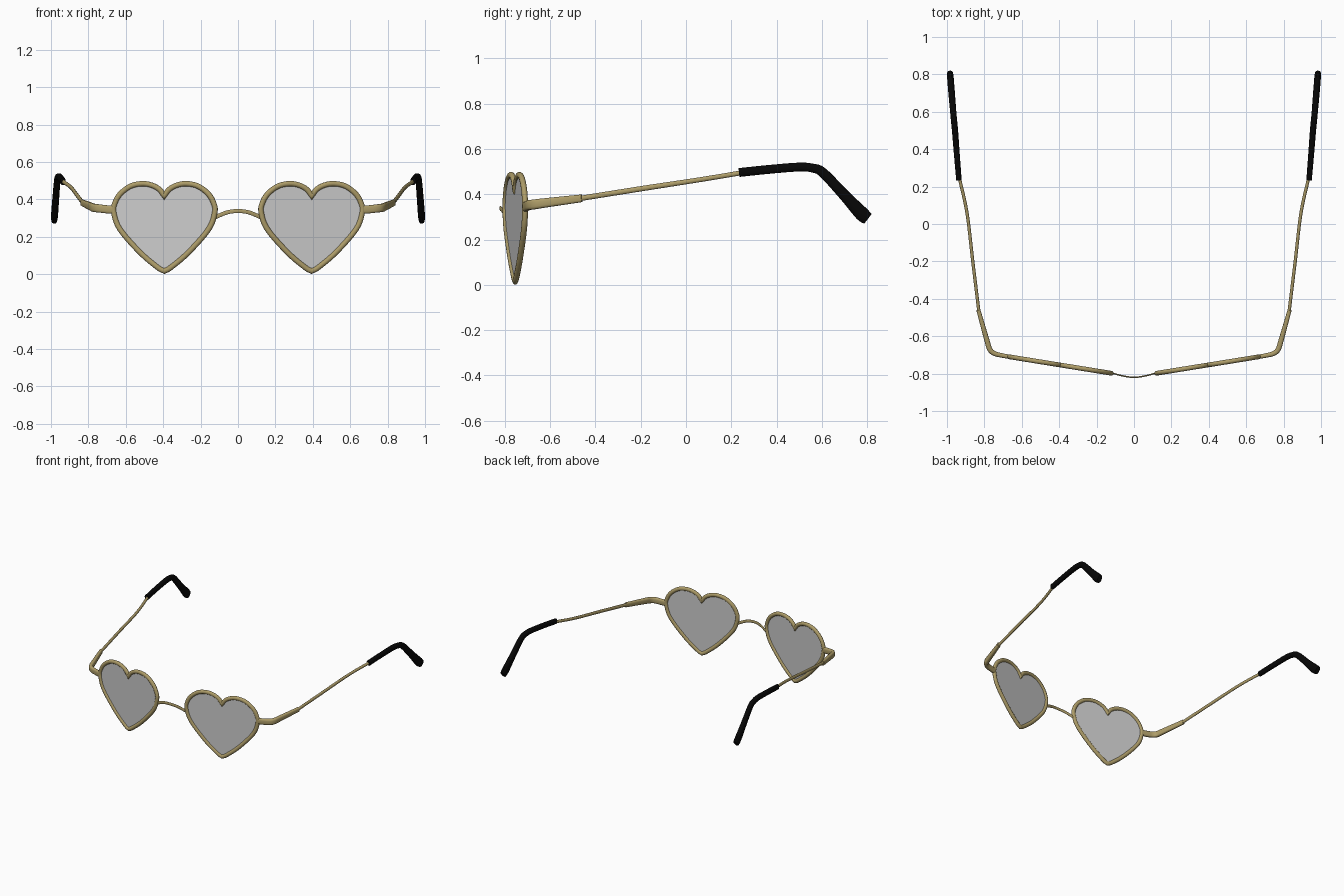
import bpy, math
from mathutils import Vector

if "Cube" in bpy.data.objects:
    bpy.data.objects.remove(bpy.data.objects["Cube"])


def material(name, rgba):
    m = bpy.data.materials.new(name)
    m.diffuse_color = rgba
    m.use_nodes = True
    m.node_tree.nodes["Principled BSDF"].inputs["Base Color"].default_value = m.diffuse_color
    return m


GOLD = material("gold_metal", (0.42, 0.335, 0.14, 1))
BLACK = material("black_rubber", (0.002, 0.002, 0.002, 1))
TINT = material("tinted_lens", (0.58, 0.58, 0.58, 0.7))


def make(name, verts, faces, mat, mirror=True, shade_smooth=True):
    me = bpy.data.meshes.new(name)
    me.from_pydata(verts, [], faces)
    me.materials.append(mat)
    for p in me.polygons:
        p.use_smooth = shade_smooth
    if shade_smooth:
        me.set_sharp_from_angle(angle=math.radians(40))
    ob = bpy.data.objects.new(name, me)
    bpy.context.collection.objects.link(ob)
    if mirror:
        ob.modifiers.new("Mirror", 'MIRROR').use_mirror_merge = False
    return ob


def smooth(pts, n):
    """Catmull-Rom through points of any dimension."""
    pts = [Vector(p) for p in pts]
    p = [2 * pts[0] - pts[1]] + pts + [2 * pts[-1] - pts[-2]]
    out = []
    for i in range(1, len(p) - 2):
        a, b, c, d = p[i - 1:i + 3]
        for k in range(n):
            t = k / n
            out.append(0.5 * (2 * b + (c - a) * t + (2 * a - 5 * b + 4 * c - d) * t * t
                              + (3 * b - a - 3 * c + d) * t ** 3))
    return out + [pts[-1]]


def sweep(name, path, sizes, ref, mat, closed=False, sides=12, power=1.0, mirror=True):
    """Sweep an oval section; sizes = (half size along ref, half size across)."""
    n, verts, faces = len(path), [], []
    for i, p in enumerate(path):
        prev = path[i - 1] if closed or i else p
        nxt = path[(i + 1) % n] if closed or i < n - 1 else p
        t = ((p - prev).normalized() + (nxt - p).normalized()).normalized()
        a = (ref - t * ref.dot(t)).normalized()
        b = t.cross(a)
        miter = 1.0
        if nxt != p:
            miter = min(1.6, 1 / max(0.1, t.dot((nxt - p).normalized())))
        ra, rb = sizes[i]
        for k in range(sides):
            w = 2 * math.pi * (k + 0.5) / sides
            c, s = math.cos(w), math.sin(w)
            c = math.copysign(abs(c) ** power, c)
            s = math.copysign(abs(s) ** power, s)
            verts.append(p + a * (ra * c) + b * (rb * s * miter))
    for i in range(n if closed else n - 1):
        j = (i + 1) % n
        for k in range(sides):
            m = (k + 1) % sides
            faces.append((i * sides + k, i * sides + m, j * sides + m, j * sides + k))
    if not closed:
        faces.append(tuple(reversed(range(sides))))
        faces.append(tuple(range((n - 1) * sides, n * sides)))
    return make(name, verts, faces, mat, mirror)


def rod(name, rows, mat, n=6, **kw):
    """rows: x, y, z, half height, half thickness."""
    pts = smooth(rows, n)
    return sweep(name, [Vector(p[:3]) for p in pts], [(p[3], p[4]) for p in pts],
                 Vector((0, 0, 1)), mat, **kw)


# Heart outline: half profile, mirrored about its own centre line
half = smooth([(0, 0.42), (0.028, 0.455), (0.07, 0.477), (0.12, 0.484), (0.18, 0.471),
               (0.235, 0.43), (0.264, 0.38), (0.27, 0.33), (0.237, 0.24),
               (0.128, 0.115), (0.035, 0.036), (0, 0.017)], 5)
outline = half + [Vector((-p[0], p[1])) for p in half[-2:0:-1]]
SLOPE = 0.161
heart = [Vector((0.394 + p[0], -0.754 + SLOPE * p[0], p[1])) for p in outline]
normal = Vector((SLOPE, -1, 0)).normalized()

# Rims and flat lenses
sweep("heart_rim", heart, [(0.013, 0.0145)] * len(heart), normal, GOLD, closed=True)
lens = make("heart_lens", heart, [tuple(range(len(heart)))], TINT, shade_smooth=False)
sol = lens.modifiers.new("Thickness", 'SOLIDIFY')
sol.thickness, sol.offset = 0.006, 0

# Nose bridge: thin arched strip
rod("nose_bridge", [(x, y, z, 0.011, 0.004) for x, y, z in
                    [(-0.125, -0.795, 0.303), (-0.06, -0.812, 0.33), (0, -0.82, 0.338),
                     (0.06, -0.812, 0.33), (0.125, -0.795, 0.303)]], GOLD, mirror=False)

# Hinge end pieces wrapping round the corners
rod("hinge_piece", [(0.66, -0.711, 0.345, 0.022, 0.012), (0.70, -0.704, 0.347, 0.022, 0.012),
                    (0.745, -0.693, 0.352, 0.022, 0.013), (0.771, -0.67, 0.355, 0.022, 0.014),
                    (0.787, -0.62, 0.362, 0.021, 0.014), (0.832, -0.46, 0.382, 0.017, 0.011)],
    GOLD, power=0.6)

# Thin temple arms
rod("temple_arm", [(0.829, -0.47, 0.381, 0.012, 0.009), (0.862, -0.20, 0.424, 0.012, 0.009),
                   (0.893, 0.06, 0.464, 0.011, 0.009), (0.937, 0.26, 0.497, 0.011, 0.009)], GOLD)

# Black ear tips curving down behind the ears
rod("ear_tip", [(0.936, 0.235, 0.496, 0.020, 0.015), (0.947, 0.37, 0.510, 0.020, 0.016),
                (0.957, 0.50, 0.520, 0.020, 0.017), (0.963, 0.56, 0.515, 0.020, 0.017),
                (0.967, 0.605, 0.495, 0.022, 0.017), (0.975, 0.70, 0.395, 0.025, 0.018),
                (0.981, 0.775, 0.315, 0.032, 0.018), (0.983, 0.803, 0.292, 0.028, 0.016)],
    BLACK, power=0.8)
